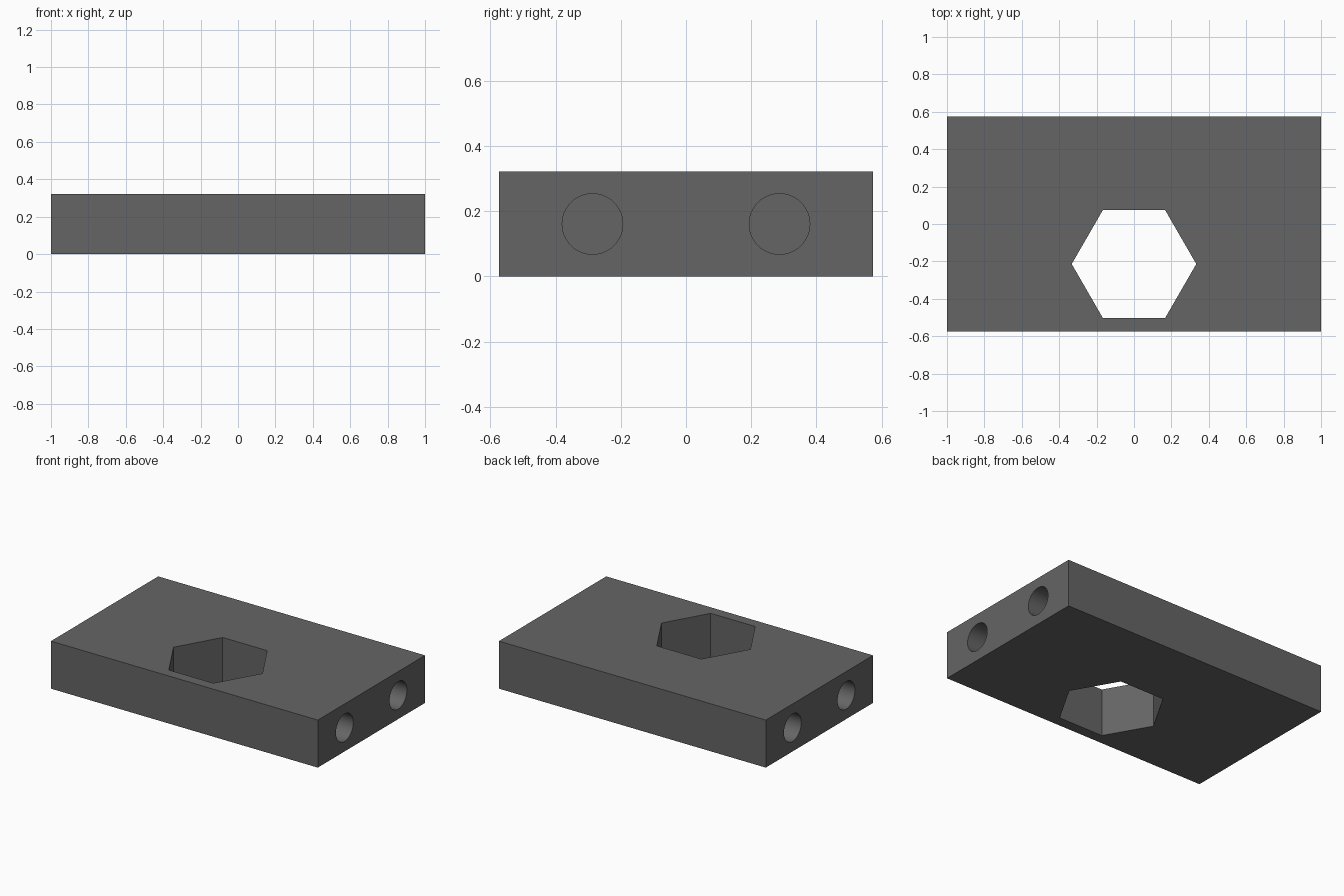
import bpy, math

if "Cube" in bpy.data.objects:
    bpy.data.objects.remove(bpy.data.objects["Cube"])

LENGTH, WIDTH, HEIGHT = 2.0, 1.148, 0.322
HOLE_RADIUS, HOLE_DEPTH = 0.093, 0.4


def prism(name, sides, radius, depth, location, rotation):
    bpy.ops.mesh.primitive_cylinder_add(vertices=sides, radius=radius, depth=depth,
                                        location=location, rotation=rotation)
    obj = bpy.context.object
    obj.name = name
    obj.hide_render = True
    return obj


# Rectangular block in dark grey
bpy.ops.mesh.primitive_cube_add(size=1, location=(0, 0, HEIGHT / 2))
block = bpy.context.object
block.name = "drilled_block"
block.scale = (LENGTH, WIDTH, HEIGHT)
bpy.ops.object.transform_apply(location=False, rotation=False, scale=True)
dark_grey = bpy.data.materials.new("dark_grey")
dark_grey.diffuse_color = (0.13, 0.13, 0.13, 1)
dark_grey.use_nodes = True
dark_grey.node_tree.nodes["Principled BSDF"].inputs["Base Color"].default_value = dark_grey.diffuse_color
block.data.materials.append(dark_grey)

# Hexagonal through opening, corners pointing along x
cutters = [prism("hex_cutter", 6, 0.333, 1, (0, -0.214, HEIGHT / 2), (0, 0, math.pi / 6))]

# Two blind round holes in each end
for sx in (-1, 1):
    for sy in (-1, 1):
        cutters.append(prism("end_hole_cutter", 48, HOLE_RADIUS, 2 * HOLE_DEPTH,
                             (sx * LENGTH / 2, sy * WIDTH / 4, HEIGHT / 2),
                             (0, math.pi / 2, 0)))
for cutter in cutters:
    cutter.data.materials.append(dark_grey)

# Cut the openings, then remove the cutters
bpy.ops.object.select_all(action='DESELECT')
block.select_set(True)
bpy.context.view_layer.objects.active = block
for cutter in cutters:
    mod = block.modifiers.new("cut", 'BOOLEAN')
    mod.operation = 'DIFFERENCE'
    mod.solver = 'EXACT'
    mod.object = cutter
    bpy.ops.object.modifier_apply(modifier=mod.name)
    bpy.data.objects.remove(cutter)

bpy.ops.object.shade_smooth_by_angle(angle=math.radians(30))
